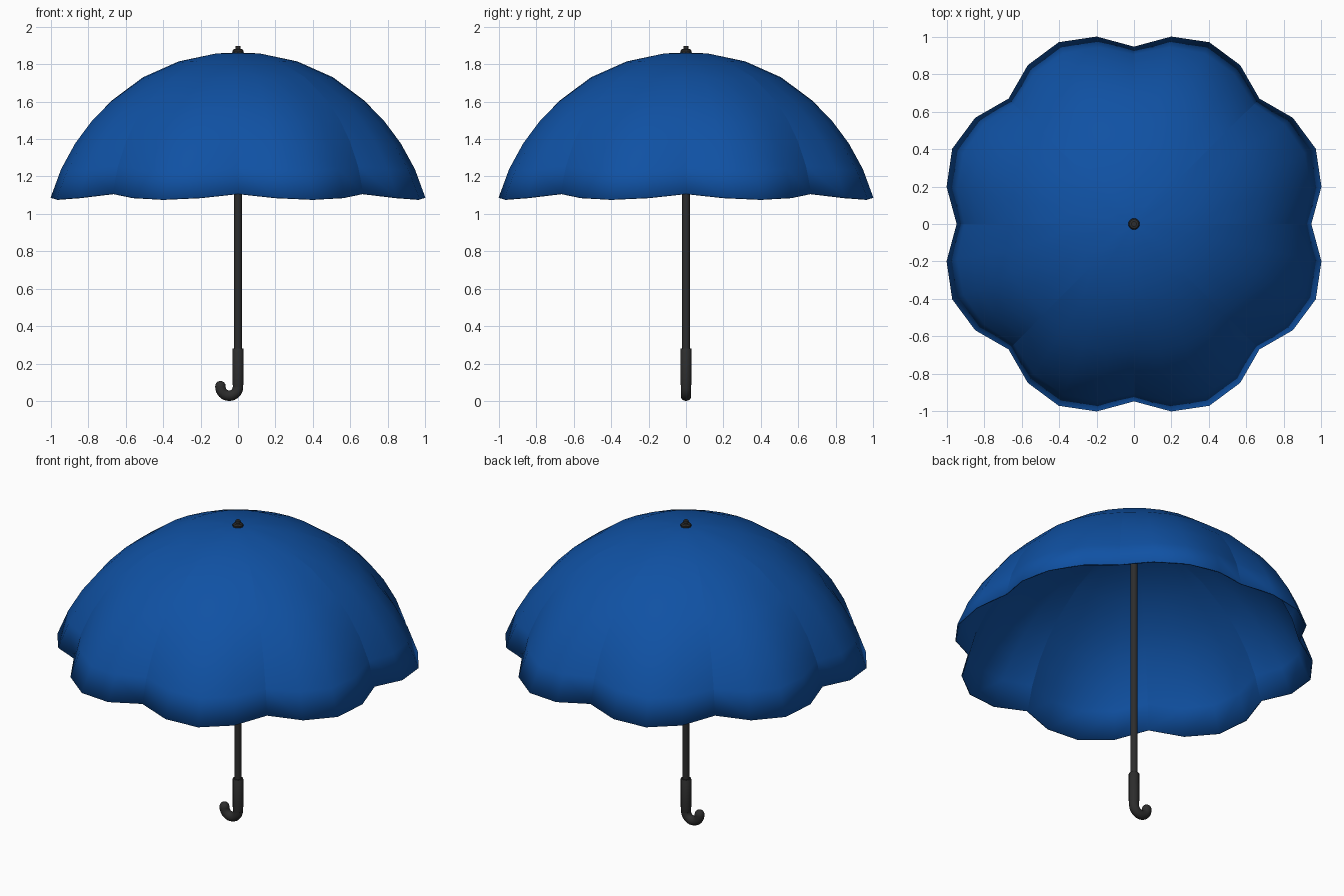
import bpy, bmesh, math
from math import sin, cos, pi, radians

if "Cube" in bpy.data.objects:
    bpy.data.objects.remove(bpy.data.objects["Cube"])


def material(name, rgb):
    m = bpy.data.materials.new(name)
    m.diffuse_color = (*rgb, 1)
    m.use_nodes = True
    m.node_tree.nodes["Principled BSDF"].inputs["Base Color"].default_value = m.diffuse_color
    return m


BLUE = material("canopy blue", (0.005, 0.083, 0.37))
BLACK = material("soft black", (0.026, 0.026, 0.026))


def add_object(name, bm, mat, angle):
    bmesh.ops.recalc_face_normals(bm, faces=bm.faces)
    mesh = bpy.data.meshes.new(name)
    bm.to_mesh(mesh)
    bm.free()
    ob = bpy.data.objects.new(name, mesh)
    bpy.context.collection.objects.link(ob)
    mesh.materials.append(mat)
    bpy.ops.object.select_all(action='DESELECT')
    ob.select_set(True)
    bpy.context.view_layer.objects.active = ob
    bpy.ops.object.shade_smooth_by_angle(angle=radians(angle))
    return ob


def lathe(name, profile, mat, n=24):
    """Capped solid of revolution from (radius, height) pairs."""
    bm = bmesh.new()
    rings = [[bm.verts.new((r * cos(2 * pi * i / n), r * sin(2 * pi * i / n), z))
              for i in range(n)] for r, z in profile]
    for a, b in zip(rings, rings[1:]):
        for i in range(n):
            j = (i + 1) % n
            bm.faces.new((a[i], a[j], b[j], b[i]))
    bm.faces.new(rings[0])
    bm.faces.new(rings[-1])
    return add_object(name, bm, mat, 35)


# Canopy: dome with eight bulging panels of four segments each
PANELS, SEG = 8, 4
N = PANELS * SEG
T_MAX = 75.5
bm = bmesh.new()
apex = bm.verts.new((0, 0, 1.863))
rings = []
for deg in (6.5, 18, 30, 42, 50, 58, 66.5, T_MAX):
    t, s = radians(deg), (deg / T_MAX) ** 1.5
    ring = []
    for i in range(N):
        f = sin(pi * (i % SEG) / SEG)
        r = 1.03 * sin(t) * (1 + s * (-0.049 + 0.104 * f))
        z = 0.834 + 1.03 * cos(t) + s * (0.016 - 0.03 * f)
        a = 2 * pi * i / N
        ring.append(bm.verts.new((r * cos(a), r * sin(a), z)))
    rings.append(ring)
for i in range(N):
    j = (i + 1) % N
    bm.faces.new((apex, rings[0][i], rings[0][j]))
    for a, b in zip(rings, rings[1:]):
        bm.faces.new((a[i], b[i], b[j], a[j]))
# make sure the outside faces up, then keep the panel seams crisp
canopy = add_object("canopy", bm, BLUE, 60)
if canopy.data.polygons[0].normal.z < 0:
    canopy.data.flip_normals()
for e in canopy.data.edges:
    p, q = (canopy.data.vertices[v].co for v in e.vertices)
    ap, aq = (math.atan2(v.y, v.x) for v in (p, q))
    k = ap / (pi / 4)
    e.use_edge_sharp = (abs(ap - aq) < 0.01 and abs(k - round(k)) < 0.01
                        and min(p.xy.length, q.xy.length) > 0.3)
cloth = canopy.modifiers.new("cloth thickness", 'SOLIDIFY')
cloth.thickness = 0.008
cloth.offset = -1

# Shaft, grip collar and top cap
lathe("shaft", [(0.021, 0.2), (0.021, 1.86)], BLACK)
lathe("grip", [(0.027, 0.075), (0.03, 0.10), (0.03, 0.277), (0.028, 0.28)], BLACK)
lathe("top_cap", [(0.022, 1.85), (0.03, 1.862), (0.03, 1.872), (0.024, 1.88),
                  (0.014, 1.882), (0.014, 1.898)], BLACK)

# Hook: tube swept along a J with a rounded end
R, TUBE, CX, CZ, n = 0.047, 0.028, -0.047, 0.075, 20
path = [((CX + R * cos(a), CZ - R * sin(a)), (-sin(a), -cos(a)), TUBE)
        for a in (pi * k / 16 for k in range(17))]
path += [((CX - R, CZ + 0.004 + TUBE * sin(b)), (0, 1), TUBE * cos(b))
         for b in (radians(d) for d in (0, 20, 40, 60, 80))]
bm = bmesh.new()
loops = []
for (x, z), (tx, tz), rad in path:
    loops.append([bm.verts.new((x + tz * rad * cos(u), rad * sin(u), z - tx * rad * cos(u)))
                  for u in (2 * pi * i / n for i in range(n))])
for a, b in zip(loops, loops[1:]):
    for i in range(n):
        j = (i + 1) % n
        bm.faces.new((a[i], a[j], b[j], b[i]))
bm.faces.new(loops[0])
bm.faces.new(loops[-1])
add_object("hook_handle", bm, BLACK, 45)
